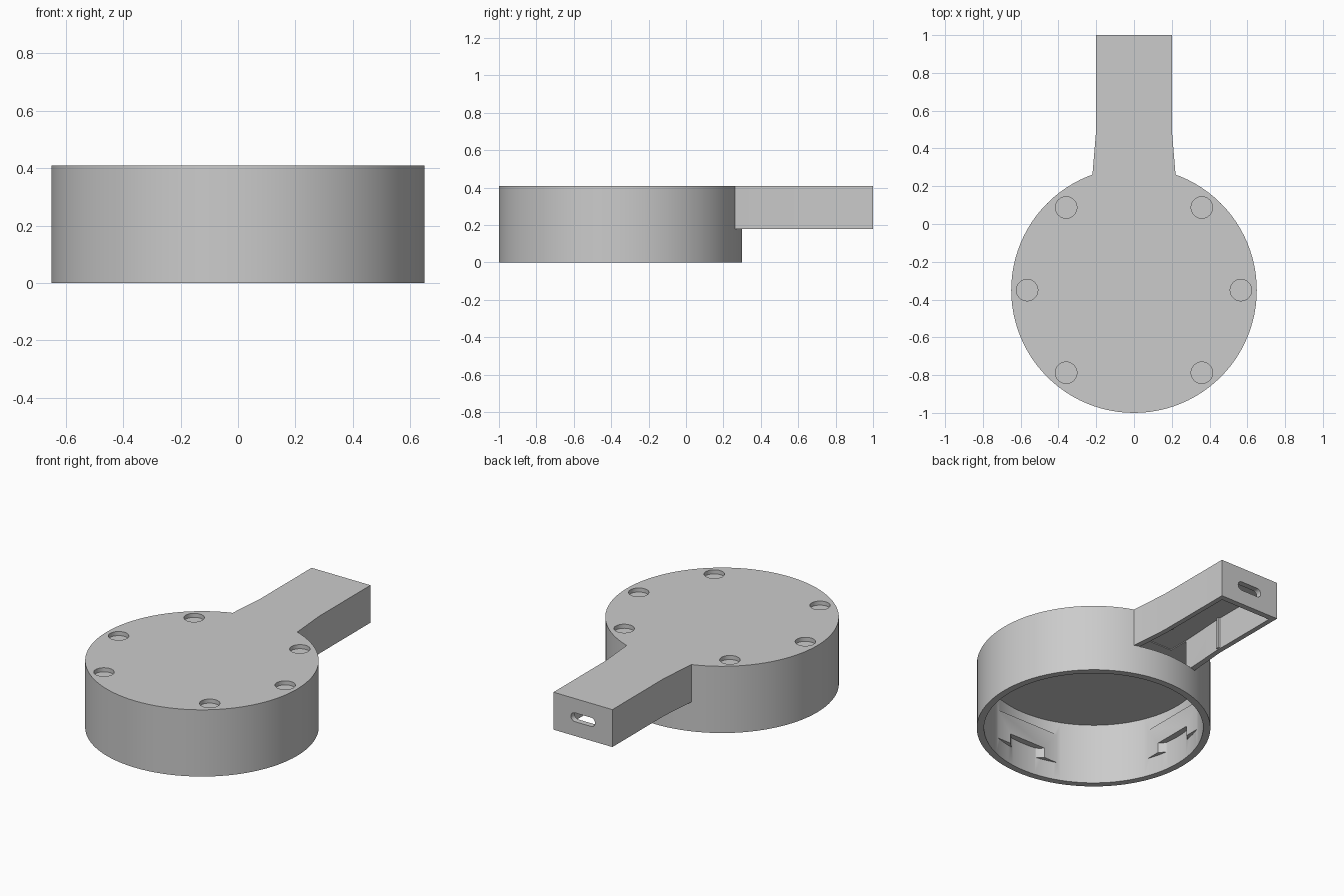
import bpy
from math import sin, cos, pi, radians, asin

cube = bpy.data.objects.get("Cube")
if cube:
    bpy.data.objects.remove(cube, do_unlink=True)

grey = bpy.data.materials.new("plain grey")
grey.use_nodes = True
grey.diffuse_color = (0.6, 0.6, 0.6, 1)
grey.node_tree.nodes["Principled BSDF"].inputs["Base Color"].default_value = grey.diffuse_color

CY = -0.35       # centre of the round case
R, WALL = 0.65, 0.04
TOP, ROOF, LOW = 0.41, 0.37, 0.18


def prism(name, outline, z0, z1):
    """Extrude a counter-clockwise outline from z0 to z1."""
    n = len(outline)
    verts = [(x, y, z) for z in (z0, z1) for x, y in outline]
    faces = [list(range(n))[::-1], list(range(n, 2 * n))]
    faces += [(i, (i + 1) % n, (i + 1) % n + n, i + n) for i in range(n)]
    mesh = bpy.data.meshes.new(name)
    mesh.from_pydata(verts, [], faces)
    mesh.materials.append(grey)
    ob = bpy.data.objects.new(name, mesh)
    bpy.context.collection.objects.link(ob)
    return ob


def circle(x, y, r, n):
    return [(x + r * cos(2 * pi * i / n), y + r * sin(2 * pi * i / n)) for i in range(n)]


def combine(target, tool, operation):
    """Apply a boolean and discard the tool."""
    mod = target.modifiers.new("combine", 'BOOLEAN')
    mod.operation, mod.solver, mod.object = operation, 'EXACT', tool
    bpy.context.view_layer.objects.active = target
    bpy.ops.object.modifier_apply(modifier=mod.name)
    bpy.data.objects.remove(tool, do_unlink=True)


def mirrored(half):
    """Right half listed bottom to top, closed by its mirror image."""
    return half + [(-x, y) for x, y in reversed(half)]


# Round case with the flared handle
case = prism("case_and_handle", circle(0, CY, R, 96), 0, TOP)
handle = prism("handle", mirrored([(0.22, 0), (0.22, 0.26), (0.2, 0.5), (0.2, 1)]), LOW, TOP)
combine(case, handle, 'UNION')

# Hollow interior, open underneath
combine(case, prism("case_cavity", circle(0, CY, R - WALL, 96), -0.1, ROOF), 'DIFFERENCE')
channel = mirrored([(0.185, 0.1), (0.185, 0.26), (0.17, 0.5), (0.17, 0.965)])
combine(case, prism("handle_cavity", channel, LOW - 0.001, ROOF + 0.005), 'DIFFERENCE')

# Six shallow round pockets in the top
for a in (0, 50.6, 129.4, 180, 230.6, 309.4):
    x, y = 0.566 * cos(radians(a)), CY + 0.566 * sin(radians(a))
    combine(case, prism("top_pocket", circle(x, y, 0.057, 32), 0.385, 0.5), 'DIFFERENCE')

# Rounded plug slot through the end wall
slot = []
for cx, start in ((0.055, -90), (-0.055, 90)):
    for i in range(9):
        t = radians(start + i * 22.5)
        slot.append((cx + 0.027 * cos(t), 0.027 * sin(t)))
cutter = prism("plug_slot", slot, -0.1, 0.1)
cutter.rotation_euler.x = pi / 2
cutter.location = (0, 1, 0.295)
bpy.context.view_layer.update()
combine(case, cutter, 'DIFFERENCE')

# Flat-faced mounting blocks on the inner wall, bored from below
for a in (0, 180, 270):
    mid = radians(a)
    half = asin(0.25 / 0.62)
    arc = [mid - half + 2 * half * i / 12 for i in range(13)]
    block = prism("mounting_block", [(0.625 * cos(t), CY + 0.625 * sin(t)) for t in arc], 0.11, 0.29)
    for r, depth in ((0.16, 0.17), (0.09, 0.2)):
        bore = prism("bore", circle(0.47 * cos(mid), CY + 0.47 * sin(mid), r, 32), 0.05, depth)
        combine(block, bore, 'DIFFERENCE')
    combine(case, block, 'UNION')

# Slim ribs on the handle's inner sides
for side in (-1, 1):
    rib = prism("handle_rib", circle(side * 0.17, 0.53, 0.012, 8), LOW + 0.005, ROOF + 0.01)
    combine(case, rib, 'UNION')

bpy.ops.object.select_all(action='DESELECT')
case.select_set(True)
bpy.context.view_layer.objects.active = case
bpy.ops.object.shade_smooth_by_angle(angle=radians(30))
